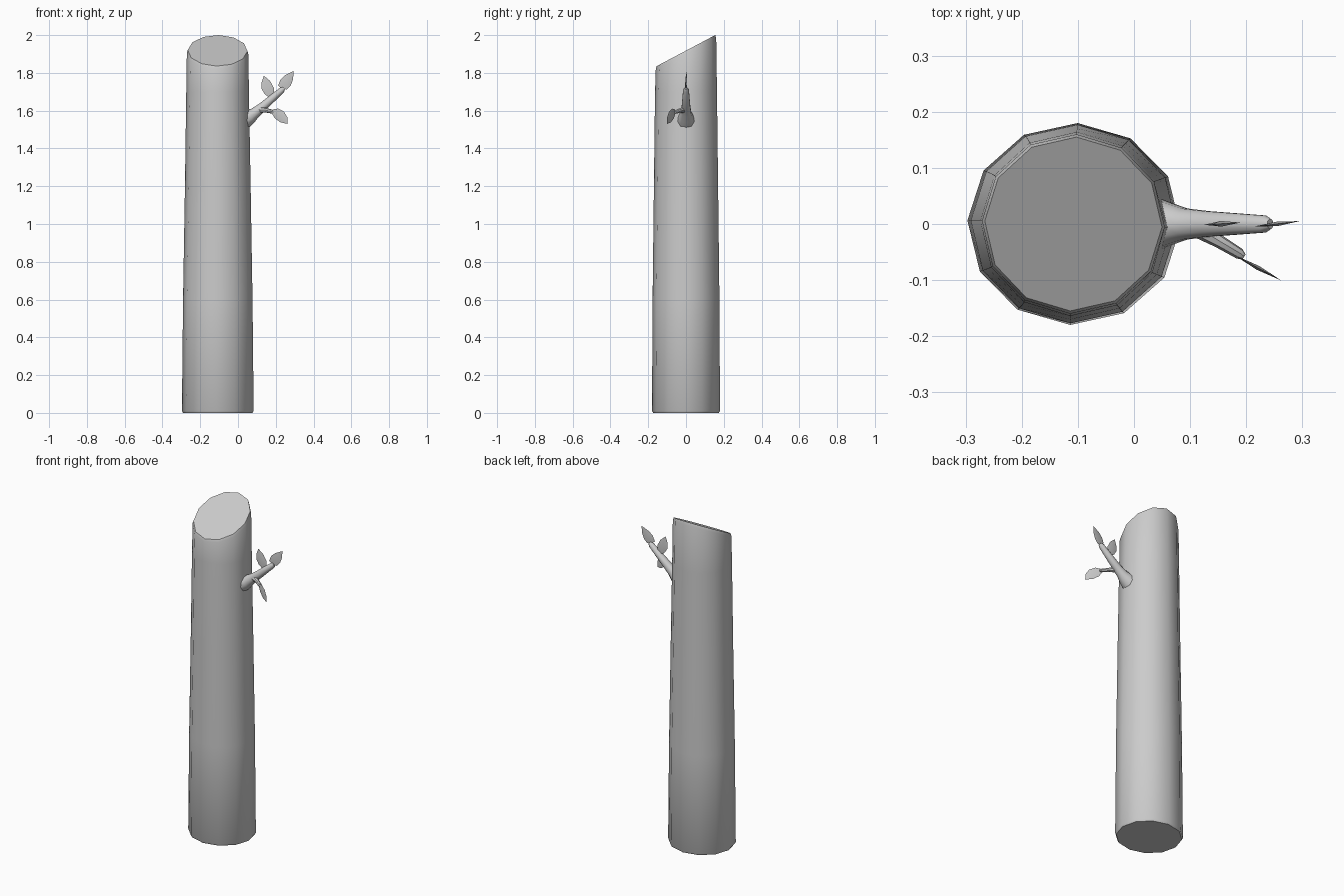
import bpy, bmesh, math
from mathutils import Vector

if "Cube" in bpy.data.objects:
    bpy.data.objects.remove(bpy.data.objects["Cube"])


def finish(name, bm, angle=40):
    bmesh.ops.recalc_face_normals(bm, faces=bm.faces)
    me = bpy.data.meshes.new(name)
    bm.to_mesh(me)
    bm.free()
    ob = bpy.data.objects.new(name, me)
    bpy.context.collection.objects.link(ob)
    bpy.ops.object.select_all(action='DESELECT')
    ob.select_set(True)
    bpy.context.view_layer.objects.active = ob
    bpy.ops.object.shade_smooth_by_angle(angle=math.radians(angle))
    return ob


def loft(name, rings):
    bm = bmesh.new()
    loops = [[bm.verts.new(p) for p in r] for r in rings]
    n = len(loops[0])
    for a, b in zip(loops, loops[1:]):
        for i in range(n):
            j = (i + 1) % n
            bm.faces.new((a[i], a[j], b[j], b[i]))
    bm.faces.new(loops[0])
    bm.faces.new(loops[-1])
    return finish(name, bm)


def tube(name, path, sides=8):
    pts = [Vector(p[:3]) for p in path]
    rings = []
    for i, p in enumerate(pts):
        d = (pts[min(i + 1, len(pts) - 1)] - pts[max(i - 1, 0)]).normalized()
        u = d.cross(Vector((0, 1, 0))).normalized()
        v = d.cross(u)
        r = path[i][3]
        rings.append([p + r * (u * math.cos(t) + v * math.sin(t))
                      for t in (2 * math.pi * k / sides for k in range(sides))])
    return loft(name, rings)


def leaf(name, outline, y0, slope, bulge=0.004):
    # thin lens: flat outline in xz, lying on the plane y = y0 + slope * (x - x0)
    x0 = outline[0][0]
    rim = [Vector((x, y0 + slope * (x - x0), z)) for x, z in outline]
    mid = sum(rim, Vector()) / len(rim)
    nrm = Vector((-slope, 1, 0)).normalized()
    bm = bmesh.new()
    vs = [bm.verts.new(p) for p in rim]
    for s in (-1, 1):
        c = bm.verts.new(mid + nrm * bulge * s)
        for i in range(len(vs)):
            bm.faces.new((vs[i], vs[(i + 1) % len(vs)], c))
    finish(name, bm, 30)


# trunk: twelve-sided, gently tapered, with a slanted cut on top
def trunk_ring(z, cx, rx, ry, slant=None):
    ring = []
    for k in range(12):
        t = math.radians(30 * k - 2)
        y = ry * math.sin(t)
        zz = z if slant is None else z + slant * y
        ring.append((cx + rx * math.cos(t), y, zz))
    return ring


loft("trunk", [
    trunk_ring(0.0, -0.107, 0.184, 0.174),
    trunk_ring(0.01, -0.107, 0.190, 0.180),
    trunk_ring(0.6, -0.107, 0.184, 0.177),
    trunk_ring(1.2, -0.107, 0.174, 0.170),
    trunk_ring(1.7, -0.108, 0.166, 0.164),
    trunk_ring(1.902, -0.108, 0.163, 0.160, 0.50),
    trunk_ring(1.918, -0.108, 0.158, 0.155, 0.53),
])

# branch and side twig
tube("branch", [(0.02, 0, 1.545, 0.055), (0.065, 0, 1.568, 0.038),
                (0.09, 0, 1.588, 0.029), (0.13, 0, 1.620, 0.024),
                (0.232, 0, 1.709, 0.016), (0.243, 0, 1.718, 0.009)], 10)
tube("twig", [(0.11, -0.005, 1.605, 0.018), (0.15, -0.03, 1.602, 0.012),
              (0.188, -0.053, 1.593, 0.010), (0.195, -0.058, 1.591, 0.006)])

# leaves
leaf("leaf_end", [(0.236, 1.714), (0.212, 1.733), (0.225, 1.765), (0.25, 1.788),
                  (0.295, 1.81), (0.291, 1.765), (0.28, 1.735), (0.26, 1.713)], -0.002, 0.12)
leaf("leaf_upper", [(0.165, 1.668), (0.14, 1.69), (0.125, 1.715), (0.125, 1.75),
                    (0.137, 1.785), (0.17, 1.757), (0.19, 1.72), (0.19, 1.69)], 0.001, 0.06, 0.005)
leaf("leaf_side", [(0.178, 1.588), (0.187, 1.607), (0.213, 1.611), (0.243, 1.595),
                   (0.261, 1.565), (0.263, 1.53), (0.225, 1.538), (0.195, 1.56)], -0.055, -0.54)
